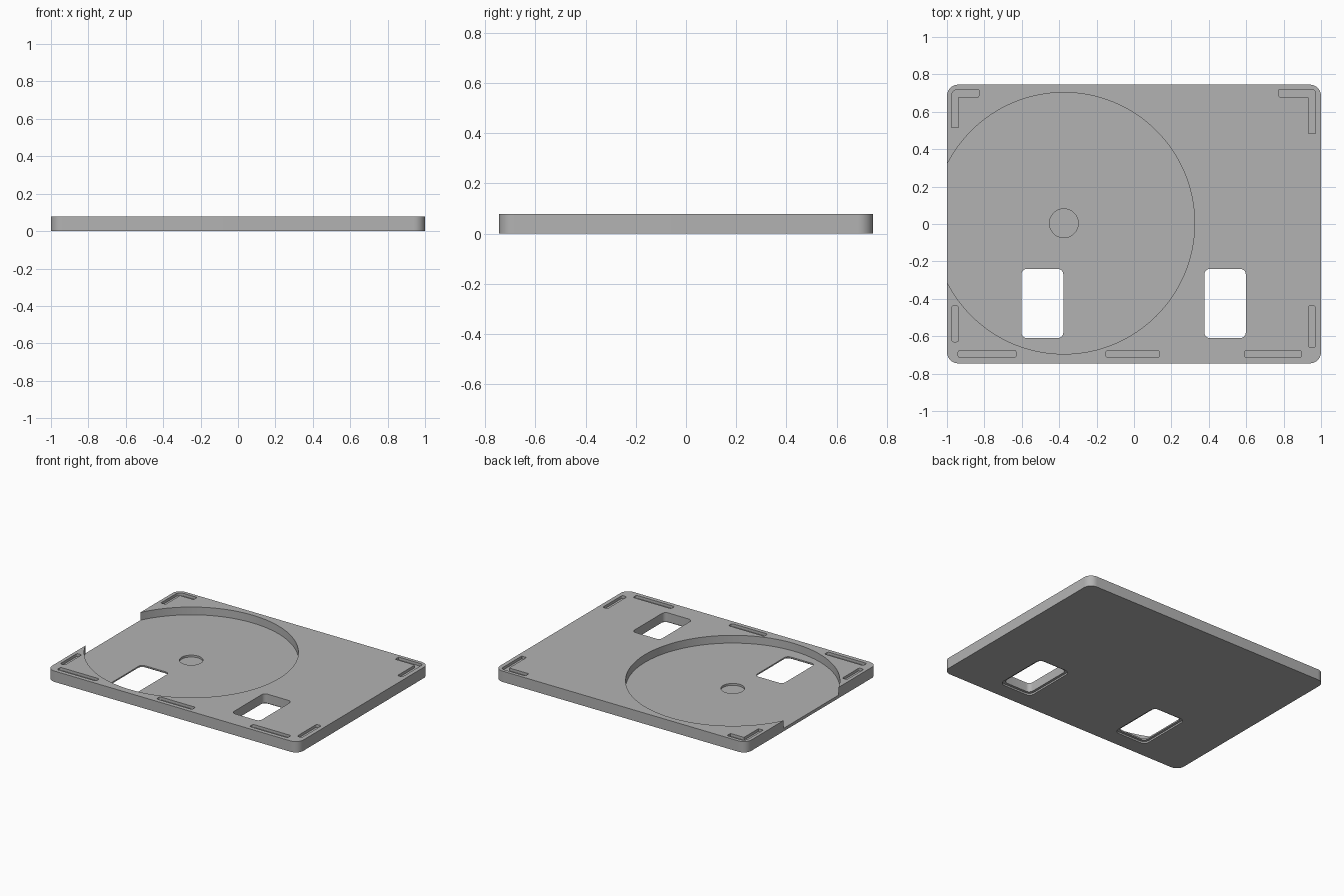
import bpy, bmesh, math
from mathutils import Vector

if "Cube" in bpy.data.objects:
    bpy.data.objects.remove(bpy.data.objects["Cube"])

TOP, FLOOR = 0.078, 0.022

grey = bpy.data.materials.new("plain grey")
grey.use_nodes = True
colour = (0.45, 0.45, 0.45, 1)
grey.diffuse_color = colour
grey.node_tree.nodes["Principled BSDF"].inputs["Base Color"].default_value = colour


def rounded(points, radii, steps=6):
    """Round each corner of a polygon with its own radius."""
    out = []
    for i, p in enumerate(points):
        p = Vector(p)
        a = (Vector(points[i - 1]) - p).normalized()
        b = (Vector(points[(i + 1) % len(points)]) - p).normalized()
        r = radii[i] if isinstance(radii, (list, tuple)) else radii
        centre = p + (a + b) * r
        for k in range(steps + 1):
            t = math.pi / 2 * k / steps
            out.append(centre - b * r * math.cos(t) * 1 - a * r * math.sin(t))
    return out


def rect(x0, x1, y0, y1):
    return [(x0, y0), (x1, y0), (x1, y1), (x0, y1)]


def circle(x, y, r, n):
    return [(x + r * math.cos(math.tau * i / n), y + r * math.sin(math.tau * i / n)) for i in range(n)]


def prism(name, outline, z0, z1):
    bm = bmesh.new()
    face = bm.faces.new([bm.verts.new((p[0], p[1], z0)) for p in outline])
    new = bmesh.ops.extrude_face_region(bm, geom=[face])["geom"]
    bmesh.ops.translate(bm, vec=(0, 0, z1 - z0), verts=[v for v in new if isinstance(v, bmesh.types.BMVert)])
    bmesh.ops.recalc_face_normals(bm, faces=bm.faces)
    mesh = bpy.data.meshes.new(name)
    bm.to_mesh(mesh)
    bm.free()
    mesh.materials.append(grey)
    obj = bpy.data.objects.new(name, mesh)
    bpy.context.collection.objects.link(obj)
    return obj


# Base plate
plate = prism("tray_plate", rounded(rect(-1, 1, -0.745, 0.745), 0.06, 10), 0, TOP)
cutters = []


def cut(name, outline, z0, z1):
    cutters.append(prism(name + "_cutter", outline, z0, z1))


# Disc recess, open at one end, and its hub dimple
cut("disc_recess", circle(-0.375, 0.004, 0.699, 128), FLOOR, 0.2)
cut("hub_dimple", circle(-0.375, 0.004, 0.077, 48), 0.008, 0.1)

# Finger windows with a wider step on the underside
for x0, x1 in ((-0.602, -0.378), (0.376, 0.598)):
    y0, y1, d = -0.61, -0.24, 0.018
    cut("window", rounded(rect(x0, x1, y0, y1), 0.03), -0.1, 0.15)
    cut("window_step", rounded(rect(x0 - d, x1 + d, y0 - d, y1 + d), 0.04), -0.1, 0.012)

# Straight pad slots
for x0, x1, y0, y1 in ((-0.94, -0.63, -0.715, -0.675), (-0.15, 0.135, -0.715, -0.675),
                       (0.592, 0.895, -0.715, -0.675), (-0.975, -0.938, -0.63, -0.437),
                       (0.932, 0.97, -0.66, -0.437)):
    cut("pad_slot", rounded(rect(x0, x1, y0, y1), 0.012, 4), TOP - 0.02, 0.12)

# L-shaped corner slots
for xo, xi, xe, ye in ((-0.975, -0.938, -0.83, 0.515), (0.97, 0.932, 0.775, 0.483)):
    ell = [(xo, 0.72), (xe, 0.72), (xe, 0.68), (xi, 0.68), (xi, ye), (xo, ye)]
    cut("corner_slot", rounded(ell, [0.035 if xo < 0 else 0.02, 0.004, 0.004, 0.004, 0.004, 0.004], 4), TOP - 0.02, 0.12)

# Carve the plate and discard the cutters
for c in cutters:
    c.hide_render = True
    mod = plate.modifiers.new(c.name, "BOOLEAN")
    mod.operation, mod.solver, mod.object = "DIFFERENCE", "EXACT", c
bpy.context.view_layer.objects.active = plate
plate.select_set(True)
for mod in list(plate.modifiers):
    bpy.ops.object.modifier_apply(modifier=mod.name)
for c in cutters:
    bpy.data.objects.remove(c)

for o in bpy.context.selected_objects:
    o.select_set(o == plate)
bpy.ops.object.shade_smooth_by_angle(angle=math.radians(30))
